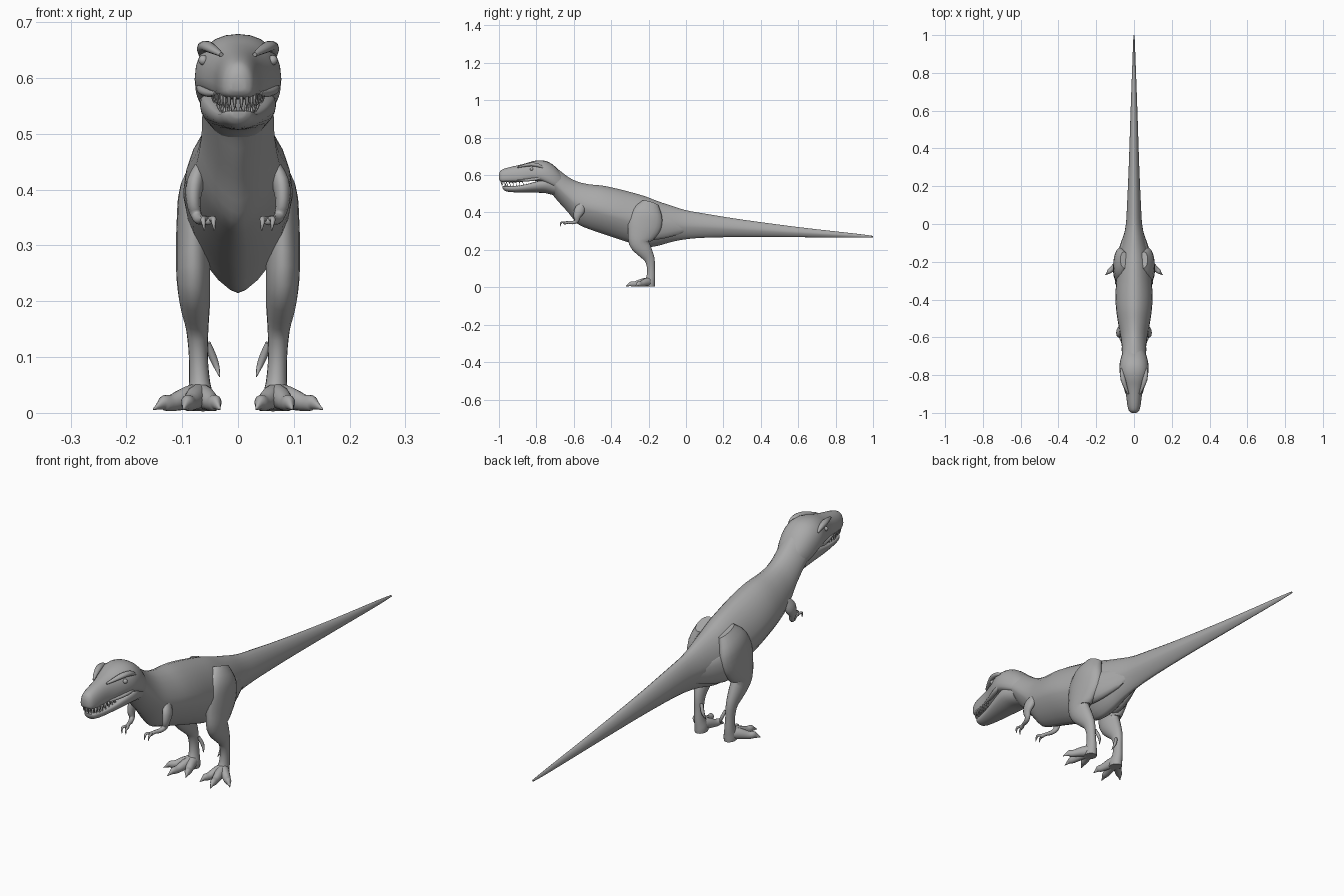
import bpy, bmesh, math
from mathutils import Vector

skin = bpy.data.materials.new("grey skin")
skin.diffuse_color = (0.40, 0.40, 0.40, 1)


def finish(name, bm, mirror=False, angle=50):
    bmesh.ops.recalc_face_normals(bm, faces=bm.faces)
    me = bpy.data.meshes.new(name)
    bm.to_mesh(me)
    bm.free()
    me.materials.append(skin)
    ob = bpy.data.objects.new(name, me)
    bpy.context.collection.objects.link(ob)
    bpy.ops.object.select_all(action='DESELECT')
    ob.select_set(True)
    bpy.context.view_layer.objects.active = ob
    bpy.ops.object.shade_smooth_by_angle(angle=math.radians(angle))
    if mirror:
        ob.modifiers.new("mirror", 'MIRROR').use_mirror_merge = False
    return ob


def smooth_rows(rows, k):
    """Catmull-Rom interpolation of every column."""
    out = []
    for i in range(len(rows) - 1):
        a, b = rows[max(i - 1, 0)], rows[i]
        c, d = rows[i + 1], rows[min(i + 2, len(rows) - 1)]
        for s in range(k):
            t = s / k
            out.append([0.5 * (2 * q + (r - p) * t + (2 * p - 5 * q + 4 * r - u) * t * t
                        + (3 * q - p - 3 * r + u) * t ** 3) for p, q, r, u in zip(a, b, c, d)])
    return out + [list(rows[-1])]


def skin_rings(bm, rings):
    loops = [[bm.verts.new(p) for p in r] for r in rings]
    n = len(loops[0])
    for a, b in zip(loops, loops[1:]):
        for i in range(n):
            bm.faces.new((a[i], a[(i + 1) % n], b[(i + 1) % n], b[i]))
    bm.faces.new(loops[0])
    bm.faces.new(loops[-1][::-1])


def hull(name, rows, p_top, p_bot, wide=0.5, k=3, n=24):
    """Upright sections along y: (y, top, bottom, half width)."""
    rings = []
    for y, top, bot, hw in smooth_rows(rows, k):
        mid = bot + (top - bot) * wide
        ring = []
        for i in range(n):
            a = math.tau * i / n
            c, s = math.cos(a), math.sin(a)
            p = p_top if s >= 0 else p_bot
            x = math.copysign(abs(c) ** (2 / p), c) * hw
            h = abs(s) ** (2 / p)
            ring.append((x, y, mid + h * (top - mid) if s >= 0 else mid - h * (mid - bot)))
        rings.append(ring)
    bm = bmesh.new()
    skin_rings(bm, rings)
    return finish(name, bm)


def tube(bm, rows, k=3, n=14):
    """Oval sections along a path: (x, y, z, side radius, depth radius)."""
    pts = smooth_rows(rows, k)
    rings = []
    for i, r in enumerate(pts):
        t = Vector(pts[min(i + 1, len(pts) - 1)][:3]) - Vector(pts[max(i - 1, 0)][:3])
        t.normalize()
        side = Vector((1, 0, 0))
        side = (side - t * side.dot(t)).normalized()
        up = t.cross(side)
        rings.append([Vector(r[:3]) + side * math.cos(math.tau * j / n) * r[3]
                      + up * math.sin(math.tau * j / n) * r[4] for j in range(n)])
    skin_rings(bm, rings)


# Neck, trunk with keeled belly, and tail
hull("body", [
    (-.77, .655, .535, .058), (-.72, .652, .50, .066), (-.68, .628, .455, .064),
    (-.63, .59, .40, .066), (-.58, .565, .34, .074), (-.52, .551, .312, .085),
    (-.45, .544, .288, .095), (-.38, .53, .264, .098), (-.30, .51, .238, .094),
    (-.22, .487, .215, .088), (-.15, .46, .222, .076), (-.08, .437, .242, .058),
    (0, .412, .257, .043), (.10, .394, .265, .037), (.30, .362, .269, .028),
    (.60, .322, .268, .018), (.90, .288, .265, .007), (1.0, .275, .267, .003)],
    1.75, 1.5, 0.48)

# Skull and snout
hull("upper_head", [
    (-1.0, .605, .578, .012), (-.99, .625, .566, .026), (-.96, .638, .562, .035),
    (-.90, .652, .562, .043), (-.86, .662, .566, .054), (-.82, .674, .570, .068),
    (-.78, .679, .566, .077), (-.74, .672, .548, .076), (-.70, .646, .53, .067),
    (-.66, .60, .52, .05)], 2.2, 3.2, 0.32)

# Lower jaw
hull("lower_jaw", [
    (-.98, .541, .53, .012), (-.965, .542, .514, .026), (-.92, .541, .508, .036),
    (-.86, .55, .507, .049), (-.80, .566, .506, .062), (-.75, .576, .503, .068),
    (-.70, .57, .49, .058)], 4, 2.0, 0.65)

# Brow ridges and cheek ridges
bm = bmesh.new()
tube(bm, [(.030, -.90, .642, .004, .004), (.046, -.86, .652, .010, .008),
          (.057, -.825, .657, .013, .010), (.064, -.79, .652, .010, .010),
          (.066, -.765, .64, .004, .004)], n=10)
tube(bm, [(.040, -.90, .572, .004, .004), (.052, -.85, .573, .008, .007),
          (.064, -.80, .580, .010, .009), (.066, -.76, .592, .006, .008)], n=10)
finish("face_ridges", bm, True)

# Eyes
bm = bmesh.new()
bmesh.ops.create_uvsphere(bm, u_segments=12, v_segments=8, radius=.009)
bmesh.ops.translate(bm, verts=bm.verts, vec=(.062, -.825, .632))
finish("eyes", bm, True)

# Teeth follow the edges of both jaws
bm = bmesh.new()
edge = [(.006, -.988), (.016, -.984), (.024, -.974), (.029, -.96), (.032, -.945),
        (.035, -.928), (.038, -.91), (.041, -.892), (.044, -.875)]
for i, (x, y) in enumerate(edge):
    size = .026 - .0015 * i
    tube(bm, [(x, y, .572, .0045, .0045), (x, y + .001, .572 - size * .6, .0035, .0035),
              (x, y + .004, .570 - size, .0006, .0006)], 1, 6)
    tube(bm, [(x * .85, y + .02, .535, .004, .004),
              (x * .85, y + .022, .557, .0006, .0006)], 1, 6)
finish("teeth", bm, True)

# Thigh, shank and ankle
bm = bmesh.new()
tube(bm, [
    (.052, -.19, .45, .022, .045), (.070, -.205, .40, .034, .080),
    (.077, -.22, .34, .033, .092), (.080, -.24, .285, .031, .076),
    (.080, -.25, .24, .030, .056), (.077, -.222, .195, .027, .042),
    (.073, -.195, .15, .020, .028), (.071, -.187, .10, .017, .021),
    (.069, -.188, .055, .019, .024), (.067, -.195, .025, .024, .030),
    (.067, -.197, .005, .024, .030)], n=18)
finish("legs", bm, True)

# Hind part of the thigh muscle running into the tail
bm = bmesh.new()
tube(bm, [(.062, -.25, .33, .030, .06), (.062, -.18, .32, .030, .068),
          (.048, -.11, .32, .024, .058), (.032, -.04, .325, .016, .042),
          (.022, .03, .33, .008, .02)])
finish("hip_muscles", bm, True)

# Three clawed toes and a dewclaw per foot
bm = bmesh.new()
for tx, ty in ((.032, -.295), (.098, -.322), (.152, -.27)):
    def at(f, z, w, h):
        return (.068 + (tx - .068) * f, -.195 + (ty + .195) * f, z, w, h)
    tube(bm, [at(0, .030, .022, .024), at(.3, .026, .018, .021), at(.6, .018, .014, .015),
              at(.76, .018, .012, .014), at(.85, .014, .007, .009), at(1, .006, .001, .001)])
tube(bm, [(.055, -.18, .125, .006, .006), (.045, -.172, .10, .007, .007),
          (.038, -.172, .082, .005, .005), (.033, -.18, .065, .001, .001)], n=8)
finish("toes", bm, True)

# Small arms with two fingers
bm = bmesh.new()
tube(bm, [(.066, -.555, .44, .012, .020), (.077, -.57, .41, .016, .028),
          (.080, -.582, .38, .013, .020), (.075, -.585, .355, .010, .012),
          (.068, -.605, .346, .009, .009), (.060, -.63, .347, .007, .007),
          (.054, -.648, .344, .009, .008), (.052, -.655, .342, .004, .004)], n=12)
for x in (.062, .044):
    tube(bm, [(.054, -.642, .345, .006, .006), (x, -.66, .348, .005, .005),
              (x, -.67, .342, .004, .004), (x - .002, -.672, .326, .001, .001)], n=8)
finish("arms", bm, True)
